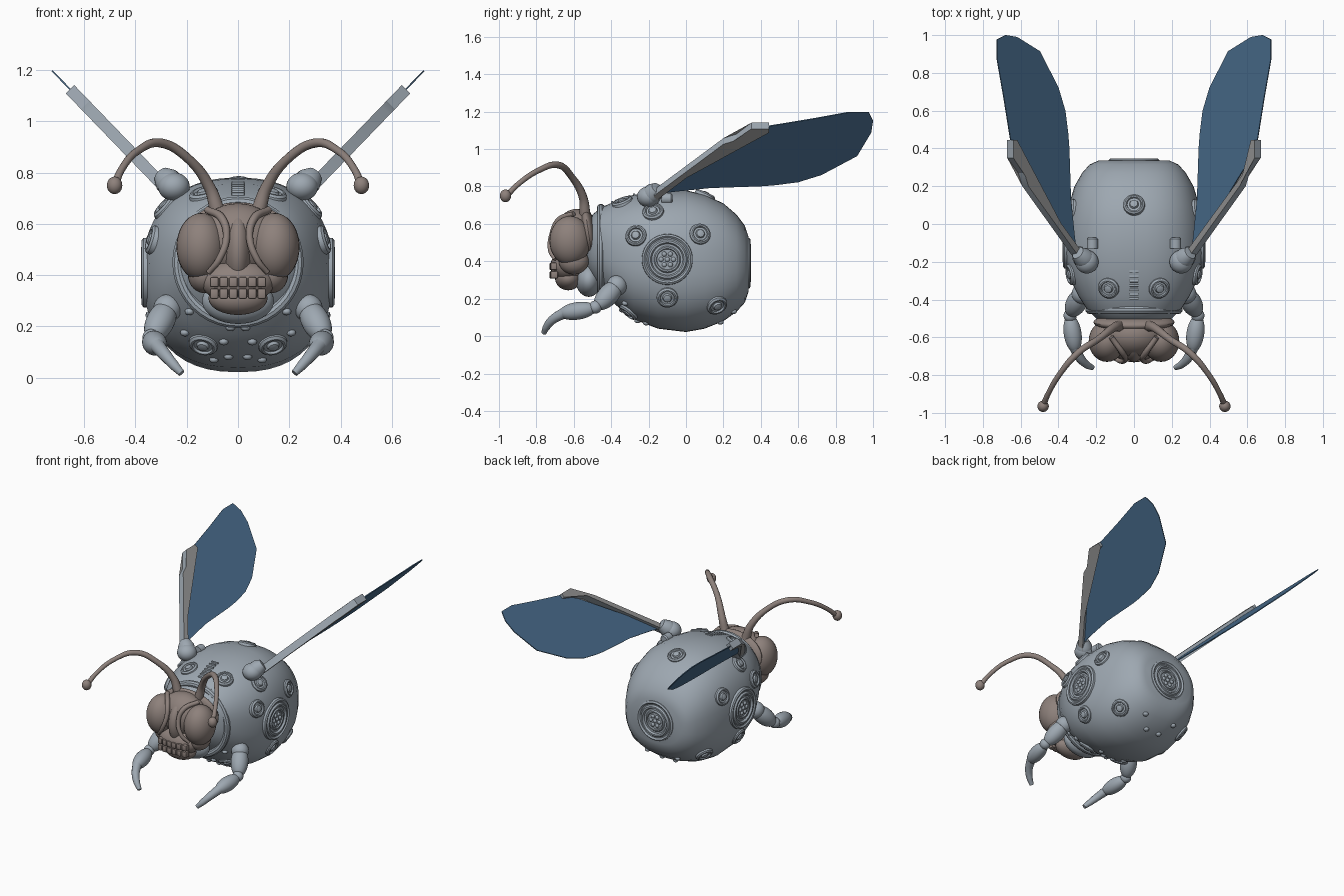
import bpy, bmesh, math
from mathutils import Vector, Matrix
from mathutils.bvhtree import BVHTree

if "Cube" in bpy.data.objects:
    bpy.data.objects.remove(bpy.data.objects["Cube"])


def material(name, rgb):
    m = bpy.data.materials.new(name)
    m.use_nodes = True
    m.diffuse_color = (*rgb, 1)
    m.node_tree.nodes["Principled BSDF"].inputs["Base Color"].default_value = (*rgb, 1)
    return m


STEEL = material("steel blue grey", (0.34, 0.39, 0.44))
BROWN = material("warm brown grey", (0.27, 0.22, 0.20))
BLUE = material("wing blue", (0.07, 0.16, 0.28))
GREY = material("spar grey", (0.31, 0.31, 0.31))


def smooth(ob, angle=35):
    bpy.ops.object.select_all(action='DESELECT')
    ob.select_set(True)
    bpy.context.view_layer.objects.active = ob
    bpy.ops.object.shade_smooth_by_angle(angle=math.radians(angle))


def finish(bm, name, *mats):
    bmesh.ops.recalc_face_normals(bm, faces=bm.faces)
    me = bpy.data.meshes.new(name)
    bm.to_mesh(me)
    bm.free()
    ob = bpy.data.objects.new(name, me)
    bpy.context.collection.objects.link(ob)
    for m in mats:
        me.materials.append(m)
    smooth(ob)
    return ob


def place(loc, axis=(0, 0, 1)):
    return Matrix.Translation(loc) @ Vector(axis).to_track_quat('Z', 'Y').to_matrix().to_4x4()


def ellipsoid(name, mat, loc, radii, axis=(0, 0, 1)):
    bm = bmesh.new()
    bmesh.ops.create_uvsphere(bm, u_segments=28, v_segments=18, radius=1,
                              matrix=place(loc, axis) @ Matrix.Diagonal((*radii, 1)))
    return finish(bm, name, mat)


def limb(name, a, b, r):
    # Swollen segment between two joints
    a, b = Vector(a), Vector(b)
    return ellipsoid(name, STEEL, (a + b) / 2, (r, r, (b - a).length / 2), b - a)


def box(name, mat, loc, size, bevel):
    bm = bmesh.new()
    bmesh.ops.create_cube(bm, size=1, matrix=Matrix.Translation(loc) @ Matrix.Diagonal((*size, 1)))
    bmesh.ops.bevel(bm, geom=bm.edges[:], offset=bevel, segments=2, affect='EDGES', profile=0.5)
    return finish(bm, name, mat)


def lathe(name, mat, profile, matrix, steps=32):
    bm = bmesh.new()
    vs = [bm.verts.new((r, 0, h)) for r, h in profile]
    es = [bm.edges.new(p) for p in zip(vs, vs[1:])]
    bmesh.ops.spin(bm, geom=vs + es, axis=(0, 0, 1), cent=(0, 0, 0), angle=math.tau, steps=steps)
    bmesh.ops.remove_doubles(bm, verts=bm.verts, dist=1e-5)
    bm.transform(matrix)
    return finish(bm, name, mat)


def tube(name, mat, points, radii):
    cu = bpy.data.curves.new(name, 'CURVE')
    cu.dimensions = '3D'
    cu.bevel_depth, cu.bevel_resolution, cu.use_fill_caps = 1, 4, True
    sp = cu.splines.new('BEZIER')
    sp.bezier_points.add(len(points) - 1)
    for bp, p, r in zip(sp.bezier_points, points, radii):
        bp.co, bp.radius = p, r
        bp.handle_left_type = bp.handle_right_type = 'AUTO'
    cu.materials.append(mat)
    ob = bpy.data.objects.new(name, cu)
    bpy.context.collection.objects.link(ob)
    bpy.ops.object.select_all(action='DESELECT')
    ob.select_set(True)
    bpy.context.view_layer.objects.active = ob
    bpy.ops.object.convert(target='MESH')
    smooth(bpy.context.object, 50)


# Body: squarish rings lofted from front to back (y, half width, bottom, top)
RINGS = [(-.53, .13, .37, .58), (-.50, .20, .31, .65), (-.45, .25, .25, .69), (-.38, .295, .17, .72),
         (-.28, .345, .09, .755), (-.15, .37, .04, .775), (0, .362, .022, .78), (.1, .345, .04, .755),
         (.2, .315, .08, .71), (.27, .275, .13, .65), (.315, .235, .18, .59), (.335, .19, .24, .53)]
bm = bmesh.new()
N, POW = 48, 2 / 2.4
loops = []
for y, w, lo, hi in RINGS:
    ring = []
    for i in range(N):
        c, s = math.cos(math.tau * i / N), math.sin(math.tau * i / N)
        ring.append(bm.verts.new((w * math.copysign(abs(c) ** POW, c), y,
                                  (lo + hi) / 2 + (hi - lo) / 2 * math.copysign(abs(s) ** POW, s))))
    loops.append(ring)
for a, b in zip(loops, loops[1:]):
    for i in range(N):
        bm.faces.new((a[i], a[i - 1], b[i - 1], b[i]))
bm.faces.new(loops[0])
bm.faces.new(loops[-1])
bmesh.ops.recalc_face_normals(bm, faces=bm.faces)
surface = BVHTree.FromBMesh(bm)
finish(bm, "body", STEEL)
CENTRE = Vector((0, -.1, .4))


def on_body(p):
    # Surface point and normal found from an approximate position
    d = (Vector(p) - CENTRE).normalized()
    loc, nor, _, _ = surface.ray_cast(CENTRE + d * 2, -d)
    return loc, nor


# Large round ports on both sides and the back
BIG = [(.138, -.03), (.135, .005), (.125, .012), (.115, .004), (.108, .004), (.1, .014), (.09, .014),
       (.083, .002), (.072, .002), (.066, .01), (.058, .01), (.054, .003), (0, .003)]
for name, p, n in [("left_port", (.364, -.1, .41), (1, 0, 0)), ("right_port", (-.364, -.1, .41), (-1, 0, 0)),
                   ("back_port", (0, .334, .39), (0, 1, 0))]:
    m = place(p, n)
    lathe(name, STEEL, BIG, m, 40)
    for k in range(7):
        a = math.tau * k / 6
        r = .033 if k < 6 else 0
        ellipsoid(name + "_stud", STEEL, m @ Vector((r * math.cos(a), r * math.sin(a), .004)), (.013, .013, .01), n)

# Small round ports over the body
SMALL = [(.06, -.02), (.056, .006), (.047, .014), (.04, .014), (.036, .005), (.025, .005),
         (.02, .016), (.01, .019), (0, .019)]
spots = [(0, .1, .75)]
for s in (1, -1):
    spots += [(s * .34, -.27, .54), (s * .34, .08, .55), (s * .34, -.1, .2), (s * .14, -.35, .73),
              (s * .15, -.33, .1), (s * .26, .17, .16), (s * .3, -.18, .68)]
for p in spots:
    lathe("small_port", STEEL, SMALL, place(*on_body(p)), 24)

# Raised rungs on the back ridge, rivets under the front, collar around the neck
for k in range(7):
    box("spine_rung", STEEL, on_body((0, -.25 - k * .025, .755 - k * .006))[0], (.05, .012, .016), .003)
for s in (1, -1):
    for x, y, z in [(.04, -.27, .06), (.06, -.36, .12), (.03, -.41, .19), (.24, -.36, .14), (.1, -.22, .05),
                    (.2, -.43, .25), (.12, .27, .12), (.05, .18, .08)]:
        ellipsoid("rivet", STEEL, on_body((s * x, y, z))[0], (.018, .018, .014))
bm = bmesh.new()
bmesh.ops.create_circle(bm, segments=10, radius=.022, matrix=Matrix.Translation((.235, 0, 0)))
bmesh.ops.spin(bm, geom=bm.verts[:] + bm.edges[:], axis=(0, 1, 0), cent=(0, 0, 0), angle=math.tau, steps=40)
bmesh.ops.remove_doubles(bm, verts=bm.verts, dist=1e-5)
bm.transform(Matrix.Translation((0, -.455, .45)))
finish(bm, "collar", STEEL)
ellipsoid("neck_cup", STEEL, (0, -.52, .3), (.14, .07, .09))

# Head: hood, skull, brow ridge, muzzle and jaw
ellipsoid("head_hood", BROWN, (0, -.52, .545), (.215, .045, .14), (0, -.15, 1))
ellipsoid("skull", BROWN, (0, -.585, .535), (.165, .12, .145))
ellipsoid("face_ridge", BROWN, (0, -.61, .5), (.06, .123, .15))
ellipsoid("muzzle", BROWN, (0, -.635, .375), (.145, .09, .085))
ellipsoid("jaw", BROWN, (0, -.63, .31), (.115, .07, .065))
for row, z in enumerate((.373, .328)):
    for k in range(6):
        x = (k - 2.5) * .037
        box("tooth", BROWN, (x, -.71 + .7 * x * x, z), (.034, .04, .04), .007)

for s, side in ((1, "left"), (-1, "right")):
    def P(x, y, z):
        return Vector((s * x, y, z))

    # Eye, cheek and brow
    ellipsoid(side + "_eye", BROWN, P(.143, -.62, .51), (.097, .11, .132))
    ellipsoid(side + "_cheek", BROWN, P(.13, -.6, .4), (.065, .08, .07))
    tube(side + "_brow", BROWN, [P(.12, -.6, .655), P(.062, -.68, .62), P(.045, -.715, .55), P(.075, -.725, .46),
                                 P(.115, -.7, .41)], [.014, .016, .014, .013, .01])

    # Antenna with round tip
    tube(side + "_antenna", BROWN,
         [P(.08, -.54, .65), P(.11, -.55, .74), P(.19, -.61, .85), P(.3, -.685, .915), P(.39, -.79, .885),
          P(.455, -.9, .81), P(.48, -.96, .75)], [.03, .023, .018, .018, .015, .014, .016])
    ellipsoid(side + "_antenna_tip", BROWN, P(.481, -.965, .75), (.03, .03, .034))

    # Front leg
    ellipsoid(side + "_shoulder", STEEL, P(.275, -.37, .27), (.055, .055, .055))
    limb(side + "_upper_leg", P(.265, -.35, .29), P(.34, -.48, .15), .055)
    ellipsoid(side + "_knee", STEEL, P(.338, -.485, .155), (.035, .035, .035))
    limb(side + "_lower_leg", P(.34, -.48, .15), P(.31, -.68, .12), .047)
    tube(side + "_foot", STEEL, [P(.315, -.65, .125), P(.285, -.71, .09), P(.25, -.745, .05), P(.22, -.76, .018)],
         [.03, .025, .02, .014])

    # Wing hinge: ball, socket cone and small post
    ellipsoid(side + "_hinge_ball", STEEL, P(.25, -.2, .745), (.062, .062, .055))
    lathe(side + "_hinge_socket", STEEL, [(.0, -.01), (.052, 0), (.052, .025), (.035, .06), (.0, .065)],
          place(P(.262, -.185, .755), P(.5, .45, .5)), 24)
    lathe(side + "_hinge_post", STEEL, [(0, 0), (.03, 0), (.03, .05), (.022, .058), (0, .058)],
          place(P(.22, -.13, .735), (0, 1, 0)), 20)

    # Wing blade and spar: flat outlines on a plane rising outward
    def plate(name, outline, thick, *mats):
        normal = P(-1, 0, 1).normalized()
        bm = bmesh.new()
        f = bm.faces.new([bm.verts.new(P(x, y, .447 + 1.035 * x) - normal * thick / 2) for x, y in outline])
        ext = bmesh.ops.extrude_face_region(bm, geom=[f])
        bmesh.ops.translate(bm, vec=normal * thick,
                            verts=[v for v in ext['geom'] if isinstance(v, bmesh.types.BMVert)])
        bm.normal_update()
        for f in bm.faces:
            f.material_index = int(len(mats) > 1 and abs(f.normal.dot(normal)) > .9)
        return finish(bm, name, *mats)

    plate(side + "_wing", [(.3, -.17), (.6, .32), (.655, .45), (.69, .67), (.725, .87), (.725, .977), (.68, 1),
                           (.62, .99), (.5, .915), (.402, .724), (.365, .6), (.35, .48), (.344, .4), (.335, .13),
                           (.315, -.07)], .006, BLUE)
    plate(side + "_wing_spar", [(.275, -.17), (.31, -.17), (.575, .2), (.605, .3), (.635, .445), (.655, .445),
                                (.655, .35)], .046, STEEL, GREY)
